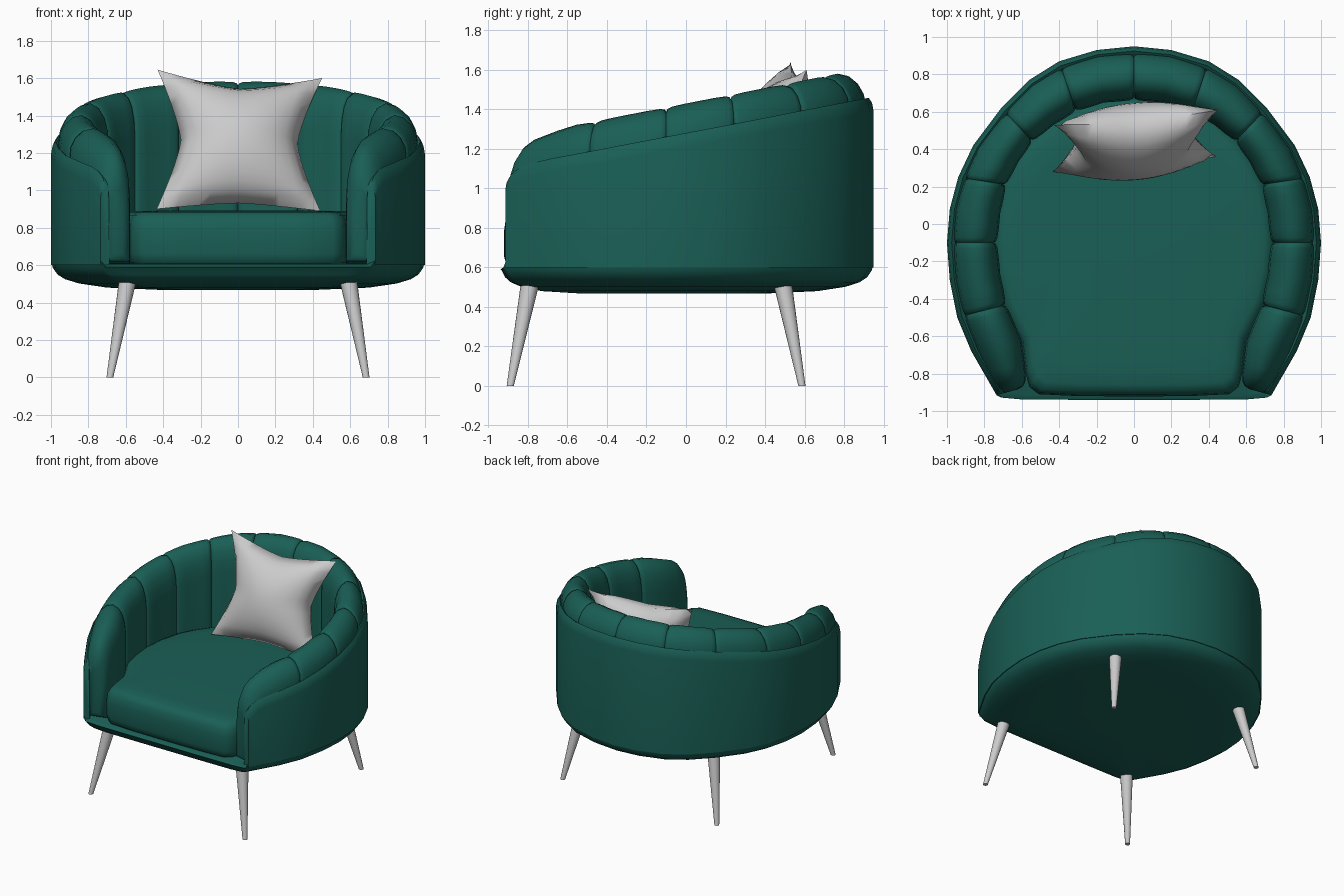
import bpy, bmesh, math
from mathutils import Vector

if "Cube" in bpy.data.objects:
    bpy.data.objects.remove(bpy.data.objects["Cube"])

green = bpy.data.materials.new("green_velvet")
green.diffuse_color = (0.01, 0.115, 0.092, 1)
green.use_nodes = True
green.node_tree.nodes["Principled BSDF"].inputs["Base Color"].default_value = green.diffuse_color


def finish(bm, name, mat=None, angle=50):
    bmesh.ops.remove_doubles(bm, verts=bm.verts, dist=0.0005)
    bmesh.ops.recalc_face_normals(bm, faces=bm.faces)
    me = bpy.data.meshes.new(name)
    bm.to_mesh(me)
    bm.free()
    ob = bpy.data.objects.new(name, me)
    bpy.context.collection.objects.link(ob)
    if mat:
        me.materials.append(mat)
    bpy.ops.object.select_all(action='DESELECT')
    ob.select_set(True)
    bpy.context.view_layer.objects.active = ob
    bpy.ops.object.shade_smooth_by_angle(angle=math.radians(angle))
    return ob


def loft(name, rings, mat=None, angle=50):
    """Skin closed rings of equal length and cap both ends."""
    bm = bmesh.new()
    vs = [[bm.verts.new(p) for p in r] for r in rings]
    n = len(vs[0])
    for a, b in zip(vs, vs[1:]):
        for i in range(n):
            j = (i + 1) % n
            bm.faces.new((a[i], a[j], b[j], b[i]))
    bm.faces.new(vs[0])
    bm.faces.new(vs[-1])
    return finish(bm, name, mat, angle)


# Plan curves of one half, back centre to arm front, two steps per channel
outer = [(0, .95), (.2, .93), (.4, .87), (.56, .77), (.71, .62), (.86, .42), (.94, .25),
         (.985, .08), (1, -.1), (.985, -.3), (.945, -.5), (.87, -.68), (.735, -.915)]
inner = [(0, .66), (.16, .65), (.31, .6), (.43, .53), (.54, .44), (.62, .33), (.68, .21),
         (.715, .06), (.73, -.1), (.715, -.27), (.68, -.43), (.6, -.63), (.57, -.87)]


def interp(table, x):
    for (x0, y0), (x1, y1) in zip(table, table[1:]):
        if x <= x1:
            return y0 + (y1 - y0) * (x - x0) / (x1 - x0)
    return table[-1][1]


def at(curve, t):
    s = min(abs(t) * 2, len(curve) - 1)
    i = min(int(s), len(curve) - 2)
    p = Vector(curve[i]).lerp(Vector(curve[i + 1]), s - i)
    return Vector((math.copysign(p.x, t) if t else p.x, p.y))


def rim_z(t):
    drop = interp([(5.7, 0), (5.85, .015), (5.95, .04), (6, .08)], max(abs(t), 5.7))
    return 1.13 + .188 * (at(outer, t).y + .8) - drop


def mirrored(half):
    return [-t for t in reversed(half) if t > 0] + half


# Base: domed underside with a front lip
def closed_plan(half):
    return half + [(-x, y) for x, y in reversed(half) if x > 0]


plan = closed_plan(outer + [(.71, -.928), (.6, -.938), (.3, -.94), (0, -.94)])
base_profile = [(.4, .467), (.7, .48), (.85, .502), (.925, .525), (.965, .55),
                (.99, .585), (1, .625)]


def base_ring(s, z):
    out = []
    for x, y in plan:
        front = y < -.92
        k = 1 - (1 - s) * (.75 if front else 1)
        out.append((x * s, y * k, min(z, .59) if front else z))
    return out


rings = [base_ring(s, z) for s, z in base_profile]
rings += [[(x * .97, y * .975, .605) for x, y in plan]]
loft("base", rings, green)

# Shell: thin outer wall with a sloping rim
rings = []
for t in mirrored([i / 2 for i in range(12)] + [5.75, 5.85, 5.95, 6]):
    o, r = at(outer, t), rim_z(t)
    d = (at(inner, t) - o).normalized()
    sec = [(0, .6), (0, r - .07), (.008, r - .025), (.025, r), (.045, r - .015), (.05, .6)]
    rings.append([(*(o + d * w), z) for w, z in sec])
loft("shell", rings, green)

# Padding: twelve stitched channels rolling over the rim
half = []
for k in range(6):
    half += [k + f for f in (0, .02, .08, .25, .5, .75, .92, .98)]
half = half[:-3] + [5.75, 5.86, 5.94, 5.98, 6]
rings = []
for t in mirrored(half):
    o, i = at(outer, t), at(inner, t)
    a = abs(t)
    top = 1.43 + .193 * i.lerp(o, .45).y
    top -= interp([(5.25, 0), (5.5, .012), (5.75, .035), (5.86, .065), (5.94, .11), (6, .17)],
                  max(a, 5.25))
    near = abs(a - round(a)) if a < 5.5 else 1
    g = interp([(0, .022), (.02, .01), (.08, .003), (.25, 0), (1, 0)], near)
    end = interp([(5.86, 0), (5.94, .008), (5.98, .022), (6, .05)], max(a, 5.86))
    g += end
    w = (o - i).length
    r = rim_z(t)
    q = g / w
    sec = [(q, .61 + end), (q, top - .24), (.03 + q, top - .15), (.1 + q, top - .08),
           (.22 + q * .5, top - .027 - g), (.4, top - g), (.58, top - .012 - g),
           (.74 - q * .3, top - .05 - g), (.84 - q * .5, max(top - .1, r) - g),
           (.88 - q, r - .02), (.85 - q, .61 + end)]
    rings.append([(*i.lerp(o, u), z) for u, z in sec])
loft("channel_padding", rings, green)

# Seat cushion
seat_half = [(x * 1.04, y + .03 * max(y, 0)) for x, y in inner[:-2]]
seat_half += [(.6, -.63), (.578, -.8), (.56, -.87), (.51, -.91), (.3, -.92), (0, -.922)]
seat = closed_plan(seat_half)
c = -.13
seat_profile = [(.96, .6), (.985, .615), (1, .66), (1, .78), (.99, .835), (.965, .868),
                (.92, .884), (.8, .889), (.4, .893)]
loft("seat_cushion", [[(x * s, c + (y - c) * s, z) for x, y in seat]
                      for s, z in seat_profile], green)

# Splayed tapered legs
for label, y0, y1 in (("front", -.79, -.89), ("back", .49, .587)):
    for side, sx in (("right", 1), ("left", -1)):
        legs = []
        for x, y, z, rad in ((.685, y1, 0, .018), (.59, y0, .515, .047)):
            legs.append([(sx * x + rad * math.cos(k * math.pi / 8),
                          y + rad * math.sin(k * math.pi / 8), z) for k in range(16)])
        loft(f"{label}_{side}_leg", legs)

# Throw pillow: pinched square with pointed corners, leaning back
bl, br = Vector((-.435, .28, .9)), Vector((.44, .36, .89))
tl, tr = Vector((-.43, .53, 1.645)), Vector((.45, .61, 1.6))
normal = (br - bl).cross(tl - bl).normalized()
N = 16


def pillow_point(i, j, side):
    u, v = 2 * i / N - 1, 2 * j / N - 1
    pu = u * (1 - .29 * (1 - abs(v) ** 1.3))
    pv = v * (1 - (.22 if v > 0 else .1) * (1 - abs(u) ** 1.3))
    p = bl.lerp(br, (pu + 1) / 2).lerp(tl.lerp(tr, (pu + 1) / 2), (pv + 1) / 2)
    return p + normal * side * .19 * ((1 - u * u) * (1 - v * v)) ** .55


bm = bmesh.new()
for side in (1, -1):
    g = [[bm.verts.new(pillow_point(i, j, side)) for j in range(N + 1)] for i in range(N + 1)]
    for i in range(N):
        for j in range(N):
            bm.faces.new((g[i][j], g[i + 1][j], g[i + 1][j + 1], g[i][j + 1]))
finish(bm, "throw_pillow", None, 60)
